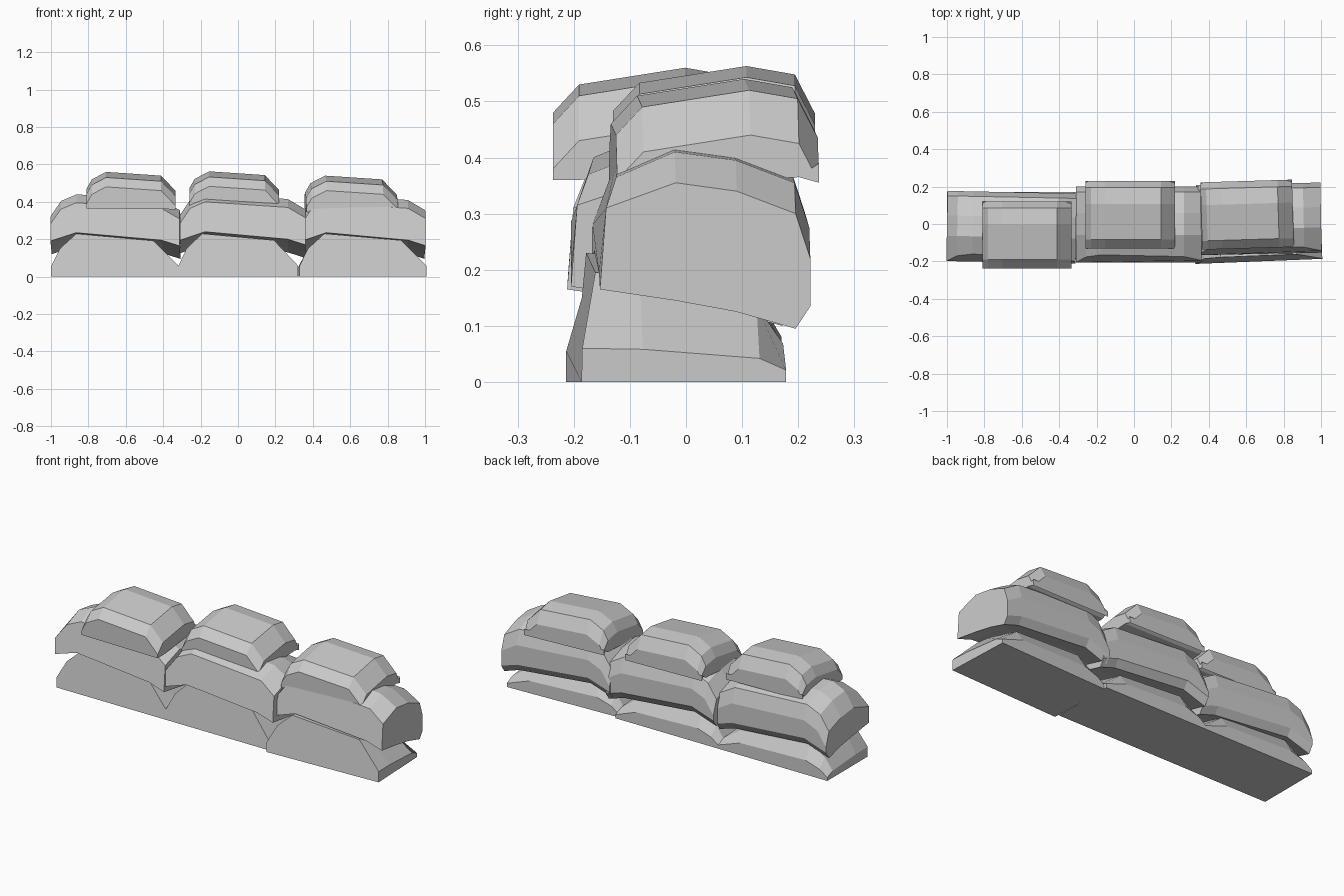
import bpy, bmesh, math

if "Cube" in bpy.data.objects:
    bpy.data.objects.remove(bpy.data.objects["Cube"])

# Outlines seen from the front: (u along length, z, 1 = upper point / 0 = underside)
BASE = [(0, 0, 0), (0, .055, 1), (.07, .15, 1), (.2, .23, 1),
        (.8, .195, 1), (1, .06, 1), (1, 0, 0)]
MIDDLE = [(0, .19, 0), (0, .28, 1), (.08, .36, 1), (.2, .395, 1),
          (.86, .365, 1), (1, .31, 1), (1, .165, 0), (.86, .195, 0), (.2, .235, 0)]
CAP = [(0, .365, 0), (0, .44, 1), (.06, .49, 1), (.22, .53, 1),
       (.84, .51, 1), (1, .43, 1), (1, .36, 0)]

# Sections front to back: (v across depth, z scale, upper shift, lower shift, lean of upper points)
BASE_S = [(0, 1, 0, 0, .03), (.3, .97, 0, 0, 0), (.87, .7, 0, 0, 0), (1, .35, 0, 0, 0)]
MIDDLE_S = [(0, 1, 0, 0, .04), (.36, 1, .045, -.02, 0), (.65, 1, .03, -.04, 0),
            (.93, 1, -.01, -.07, 0), (1, 1, -.09, -.03, 0)]
CAP_S = [(0, 1, -.05, 0, 0), (.13, 1, 0, 0, 0), (.66, 1, .03, .02, 0),
         (.9, 1, .015, .025, 0), (1, 1, -.055, .05, 0)]


def stone(name, outline, sections, x0, x1, y0, y1, dz=0, yaw=0):
    bm = bmesh.new()
    xc, yc = (x0 + x1) / 2, (y0 + y1) / 2
    c, s = math.cos(yaw), math.sin(yaw)
    rings = []
    for v, k, up, low, lean in sections:
        ring = []
        for u, z, top in outline:
            x = x0 + (x1 - x0) * u - xc
            y = y0 + (y1 - y0) * v - yc
            if top:
                y += lean * min(1, max(0, (z - outline[1][1]) / .11))
            z = z * k + (up if top else low) + dz
            ring.append(bm.verts.new((xc + x * c - y * s, yc + x * s + y * c, z)))
        rings.append(ring)
    n = len(outline)
    for a, b in zip(rings, rings[1:]):
        for i in range(n):
            j = (i + 1) % n
            bm.faces.new((a[i], a[j], b[j], b[i]))
    bm.faces.new(rings[0])
    bm.faces.new(rings[-1])
    bmesh.ops.recalc_face_normals(bm, faces=bm.faces)
    me = bpy.data.meshes.new(name)
    bm.to_mesh(me)
    bm.free()
    bpy.context.collection.objects.link(bpy.data.objects.new(name, me))


# Bottom course
stone("base_stone_left", BASE, BASE_S, -1, -.32, -.19, .17)
stone("base_stone_centre", BASE, BASE_S, -.32, .32, -.19, .17)
stone("base_stone_right", BASE, BASE_S, .32, 1, -.2, .165, 0, .04)

# Middle course
stone("middle_stone_left", MIDDLE, MIDDLE_S, -1, -.31, -.205, .17, 0, -.02)
stone("middle_stone_centre", MIDDLE, MIDDLE_S, -.31, .36, -.205, .2, .005)
stone("middle_stone_right", MIDDLE, MIDDLE_S, .335, 1, -.16, .215, 0, .02)

# Top course
stone("top_stone_left", CAP, CAP_S, -.81, -.335, -.237, .12)
stone("top_stone_centre", CAP, CAP_S, -.26, .22, -.13, .23, .003)
stone("top_stone_right", CAP, CAP_S, .36, .85, -.13, .23, -.02, .03)
